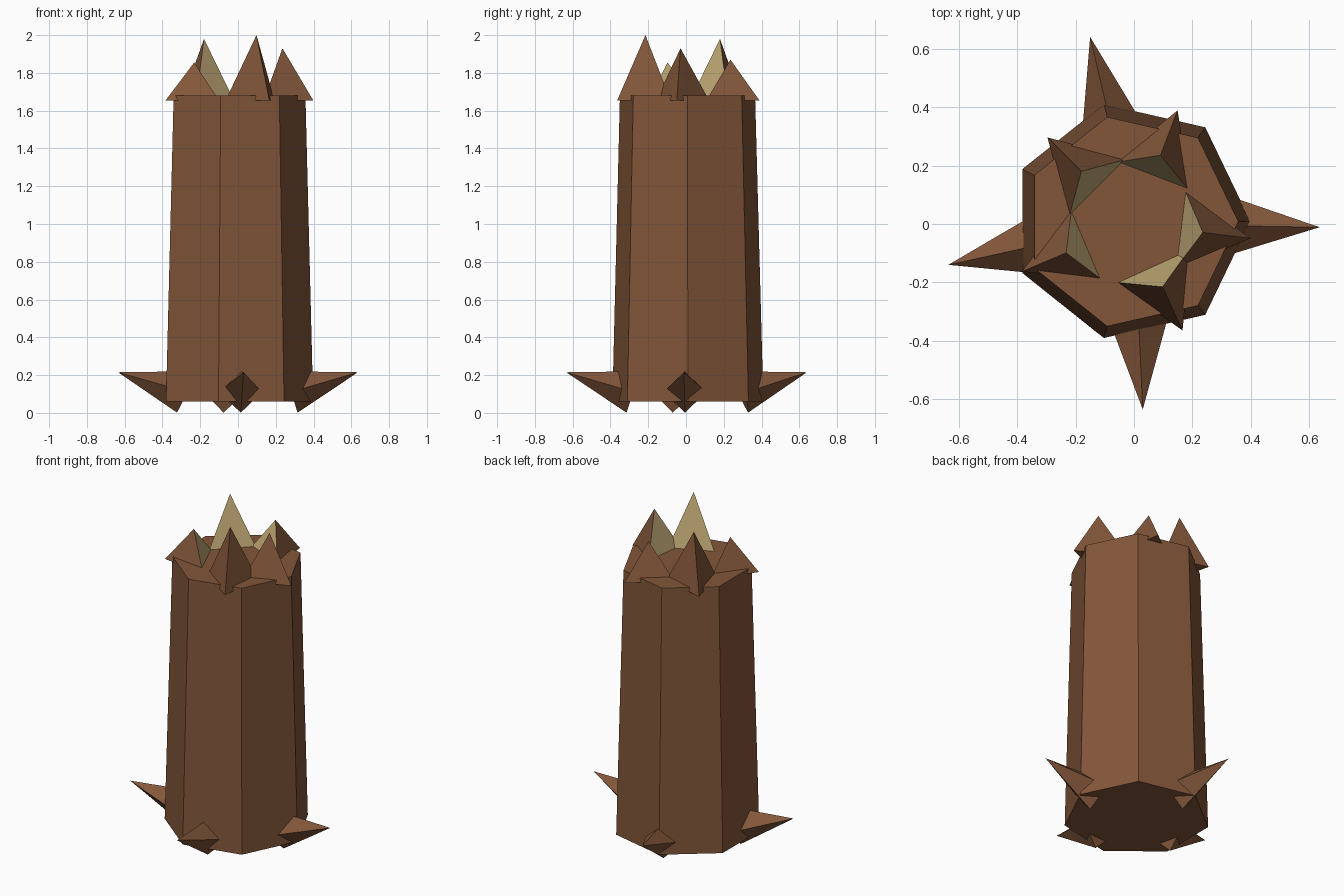
import bpy, bmesh
from math import radians, sin, cos, tau
from mathutils import Vector

if "Cube" in bpy.data.objects:
    bpy.data.objects.remove(bpy.data.objects["Cube"], do_unlink=True)


def make_material(name, rgb):
    mat = bpy.data.materials.new(name)
    mat.use_nodes = True
    mat.diffuse_color = (*rgb, 1)
    mat.node_tree.nodes["Principled BSDF"].inputs["Base Color"].default_value = (*rgb, 1)
    return mat


bark = make_material("brown bark", (0.225, 0.094, 0.042))
wood = make_material("pale wood", (0.55, 0.41, 0.185))


def ring(center, u, v, radius, sides):
    """Regular polygon around a centre, first corner along u."""
    return [center + radius * (u * cos(tau * i / sides) + v * sin(tau * i / sides))
            for i in range(sides)]


def build(name, base, top, inner_face=None):
    """Solid between a base polygon and a top polygon, or a single tip point."""
    bm = bmesh.new()
    low = [bm.verts.new(p) for p in base]
    high = [bm.verts.new(p) for p in top]
    n = len(low)
    bm.faces.new(low[::-1])
    if len(high) > 1:
        bm.faces.new(high)
    for i in range(n):
        j = (i + 1) % n
        upper = [high[0]] if len(high) == 1 else [high[j], high[i]]
        face = bm.faces.new([low[i], low[j]] + upper)
        face.material_index = int(i == inner_face)
    bmesh.ops.recalc_face_normals(bm, faces=bm.faces)
    mesh = bpy.data.meshes.new(name)
    bm.to_mesh(mesh)
    bm.free()
    mesh.materials.append(bark)
    mesh.materials.append(wood)
    obj = bpy.data.objects.new(name, mesh)
    bpy.context.collection.objects.link(obj)
    return obj


X, Y, Z = Vector((1, 0, 0)), Vector((0, 1, 0)), Vector((0, 0, 1))

# Tapered seven-sided trunk
build("trunk",
      ring(Vector((-0.012, 0.01, 0.06)), X, Y, 0.41, 7),
      ring(Vector((-0.01, 0.008, 1.68)), X, Y, 0.367, 7))

# Four-sided roots whose bases tip down into the trunk
roots = {"right_root": (192.4, 0.65), "left_root": (-1, 0.635),
         "front_root": (-87.3, 0.635), "back_root": (103.2, 0.657)}
tilt = radians(16.5)
for name, (angle, reach) in roots.items():
    a = radians(angle)
    out = Vector((cos(a), sin(a), 0))
    side = Vector((-sin(a), cos(a), 0))
    tip = out * reach + Z * 0.215
    center = tip - 0.367 * (out * cos(tilt) + Z * sin(tilt))
    up = Z * cos(tilt) - out * sin(tilt)
    build(name, ring(center, up, side, 0.114, 4), [tip])

# Broken crown: three-sided splinters, bark outside and pale wood inside
splinters = [(-65.5, 0.236, 2.0), (-7, 0.237, 1.93), (69, 0.252, 1.87),
             (135, 0.2546, 1.98), (203, 0.252, 1.855)]
for i, (angle, dist, height) in enumerate(splinters):
    a = radians(angle)
    out = Vector((cos(a), sin(a), 0))
    side = Vector((-sin(a), cos(a), 0))
    center = out * dist + Z * 1.655
    build(f"splinter_{i + 1}", ring(center, out, side, 0.164, 3),
          [out * dist + Z * height], inner_face=1)
